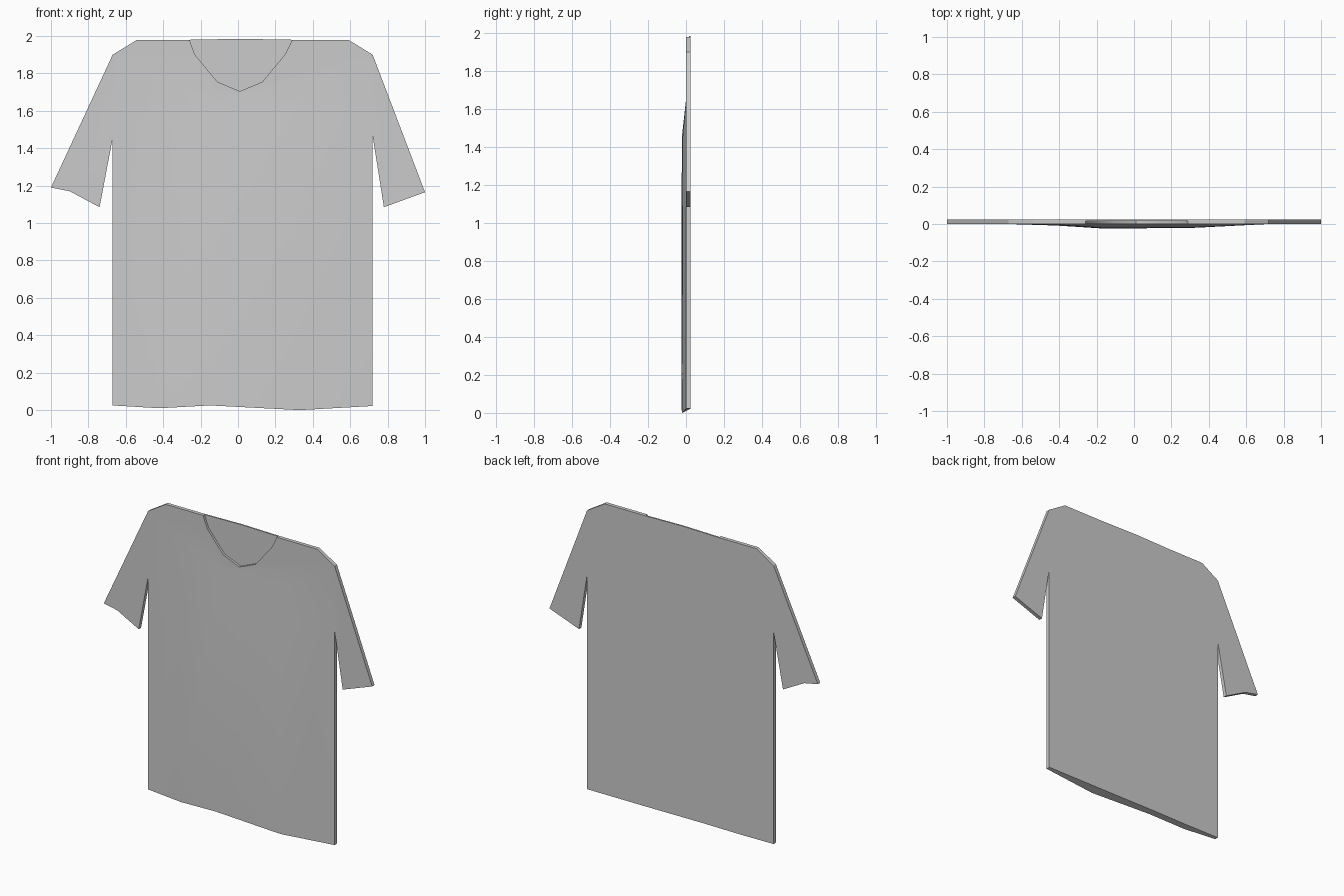
import bpy, bmesh

if "Cube" in bpy.data.objects:
    bpy.data.objects.remove(bpy.data.objects["Cube"])

BACK, NECK = 0.025, 0.015   # y of the back face and of the recessed neck panel


def make_object(name, faces):
    """Build a mesh from faces given as lists of (x, y, z) points."""
    bm = bmesh.new()
    verts = {}
    for pts in faces:
        loop = []
        for p in pts:
            key = tuple(round(c, 4) for c in p)
            if key not in verts:
                verts[key] = bm.verts.new(key)
            loop.append(verts[key])
        bm.faces.new(loop)
    bmesh.ops.recalc_face_normals(bm, faces=bm.faces)
    mesh = bpy.data.meshes.new(name)
    bm.to_mesh(mesh)
    bm.free()
    obj = bpy.data.objects.new(name, mesh)
    bpy.context.collection.objects.link(obj)
    bpy.ops.object.select_all(action='DESELECT')
    obj.select_set(True)
    bpy.context.view_layer.objects.active = obj
    bpy.ops.object.shade_smooth_by_angle(angle=0.5)
    return obj


def flat(pts, y=0.0):
    return [(x, y, z) for x, z in pts]


def walls(a, b):
    """Quads joining two matching open chains."""
    return [[a[i], a[i + 1], b[i + 1], b[i]] for i in range(len(a) - 1)]


# Profiles: hem, chest rows, sleeves, neckline
hem = [(-0.67, 0, 0.025), (-0.42, -0.008, 0.01), (-0.15, -0.025, 0.025),
       (0.33, -0.02, 0.0), (0.72, 0, 0.022)]
chest = [(-0.67, 0, 1.455), (-0.42, -0.003, 1.457), (-0.15, -0.022, 1.45),
         (0.33, -0.018, 1.45), (0.72, 0, 1.465)]
yoke = [(x, 0, 1.65) for x, _, _ in chest]
left_sleeve = flat([(-0.67, 1.90), (-1, 1.19), (-0.9, 1.17), (-0.74, 1.085), (-0.67, 1.455)])
right_sleeve = flat([(0.72, 1.465), (0.78, 1.085), (1, 1.165), (0.72, 1.90)])
left_shoulder = flat([(-0.26, 1.98), (-0.54, 1.98), (-0.67, 1.90)])
right_shoulder = flat([(0.72, 1.90), (0.59, 1.98), (0.29, 1.98)])
neck = [(0.29, 1.98), (0.25, 1.90), (0.13, 1.755), (0.01, 1.705),
        (-0.11, 1.755), (-0.23, 1.90), (-0.26, 1.98)]

# Front: bulging torso strips, flat yoke, flat sleeves
front = walls(hem, chest) + walls(chest, yoke)
front.append(yoke + right_shoulder + flat(neck[1:-1]) + left_shoulder)
front.append(left_sleeve + [yoke[0]])
front.append(right_sleeve + [yoke[-1]])

# Back: flat outline with a level hem, joined to the front by the rim
outline = (left_shoulder + left_sleeve[1:] + hem + right_sleeve + right_shoulder[1:])
back = [(x, BACK, max(z, 0.023)) for x, _, z in outline]
rim = walls(outline, back)
make_object("shirt_body", front + rim + [back + [(0.01, BACK, 1.985)]])

# Recessed inside of the collar: neckline wall, panel and its top edge
top = [(-0.26, 1.98), (0.01, 1.985), (0.29, 1.98)]
make_object("neck_panel",
            walls(flat(neck), flat(neck, NECK))
            + [flat(neck, NECK) + flat(top[1:2], NECK)]
            + walls(flat(top, NECK), flat(top, BACK)))
